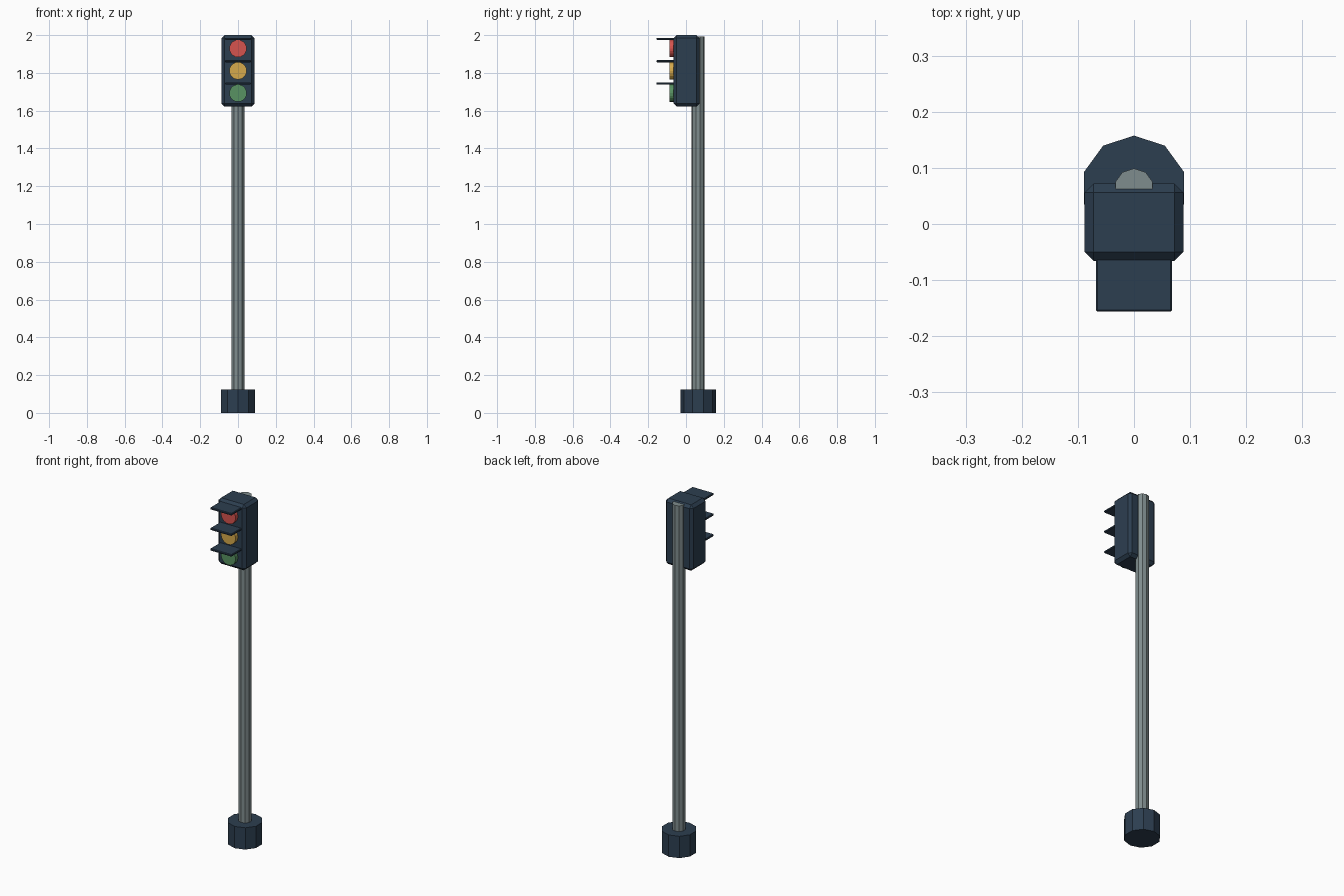
import bpy
import math

if "Cube" in bpy.data.objects:
    bpy.data.objects.remove(bpy.data.objects["Cube"])


def material(name, r, g, b):
    """Flat colour given as 0-255 sRGB, stored as linear."""
    def lin(c):
        c /= 255
        return c / 12.92 if c <= 0.04045 else ((c + 0.055) / 1.055) ** 2.4
    m = bpy.data.materials.new(name)
    m.diffuse_color = (lin(r), lin(g), lin(b), 1)
    m.use_nodes = True
    m.node_tree.nodes["Principled BSDF"].inputs["Base Color"].default_value = m.diffuse_color
    return m


navy = material("dark_navy", 44, 62, 80)
grey = material("pole_grey", 127, 140, 141)
red = material("lamp_red", 214, 84, 78)
amber = material("lamp_amber", 214, 170, 76)
green = material("lamp_green", 88, 146, 98)


def finish(name, mat):
    ob = bpy.context.object
    ob.name = ob.data.name = name
    ob.data.materials.append(mat)
    return ob


def box(name, mat, x, y, z, bevel):
    """Chamfered box from (min, max) ranges on each axis."""
    ranges = (x, y, z)
    bpy.ops.mesh.primitive_cube_add(size=1, location=[(a + b) / 2 for a, b in ranges])
    ob = finish(name, mat)
    ob.scale = [b - a for a, b in ranges]
    bpy.ops.object.transform_apply(location=False, rotation=False, scale=True)
    mod = ob.modifiers.new("chamfer", "BEVEL")
    mod.width = bevel
    mod.segments = 1
    return ob


def post(name, mat, radius, y, z0, z1):
    """Ten-sided upright prism with a corner pointing to the back."""
    bpy.ops.mesh.primitive_cylinder_add(vertices=10, radius=radius, depth=z1 - z0,
                                        location=(0, y, (z0 + z1) / 2))
    return finish(name, mat)


# Foot and pole
POLE_Y = 0.064
post("base", navy, 0.0935, POLE_Y, 0, 0.125)
post("pole", grey, 0.035, POLE_Y, 0.004, 1.9935)

# Signal housing
box("housing", navy, (-0.088, 0.088), (-0.066, 0.072), (1.622, 2.0), 0.016)

# Three lamps, each with a flat visor above it
for i, (label, mat) in enumerate((("red", red), ("amber", amber), ("green", green))):
    drop = 0.118 * i
    bpy.ops.mesh.primitive_cylinder_add(vertices=20, radius=0.046, depth=0.04,
                                        location=(0, -0.068, 1.929 - drop),
                                        rotation=(math.radians(90), 0, 0))
    finish(label + "_lamp", mat)
    box(label + "_visor", navy, (-0.068, 0.068), (-0.156, -0.06),
        (1.974 - drop, 1.986 - drop), 0.003)
